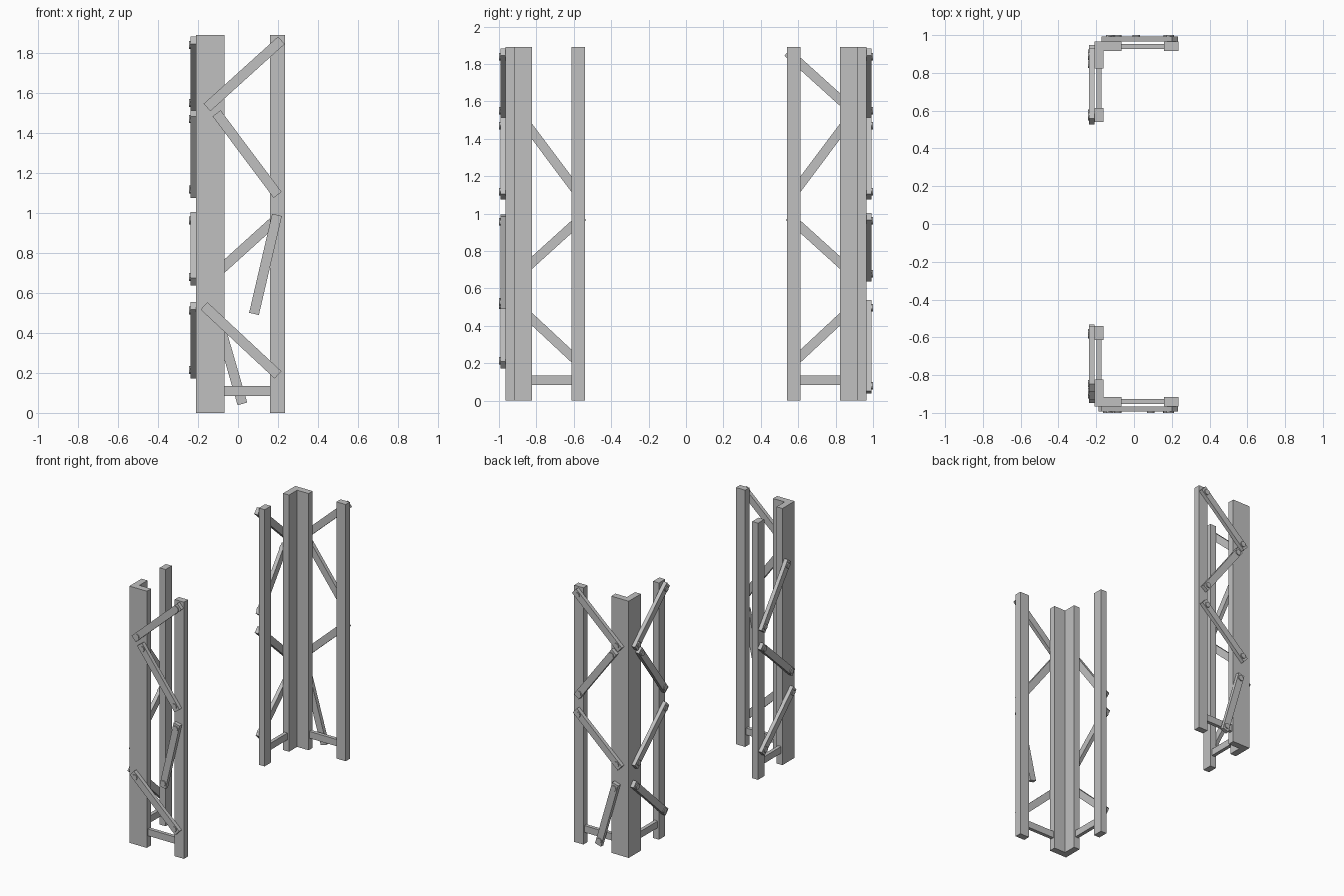
import bpy, bmesh, math
from mathutils import Matrix, Vector

cube = bpy.data.objects.get("Cube")
if cube:
    bpy.data.objects.remove(cube, do_unlink=True)

steel = bpy.data.materials.new("grey_steel")
steel.use_nodes = True
steel.diffuse_color = (0.53, 0.53, 0.53, 1)
steel.node_tree.nodes["Principled BSDF"].inputs["Base Color"].default_value = (0.53, 0.53, 0.53, 1)

HEIGHT, THICK = 1.89, 0.048
X0, Y0 = -0.209, 0.965          # outer faces of the corner column
BRACE_W, BRACE_T = 0.05, 0.028


def finish(name, bm):
    bmesh.ops.recalc_face_normals(bm, faces=bm.faces)
    mesh = bpy.data.meshes.new(name)
    bm.to_mesh(mesh)
    bm.free()
    mesh.materials.append(steel)
    obj = bpy.data.objects.new(name, mesh)
    bpy.context.collection.objects.link(obj)


def box(name, lo, hi):
    lo, hi = Vector(lo), Vector(hi)
    bm = bmesh.new()
    mat = Matrix.Translation((lo + hi) / 2) @ Matrix.Diagonal((*(hi - lo), 1))
    bmesh.ops.create_cube(bm, size=1, matrix=mat)
    finish(name, bm)


def column(name, side):
    # L-shaped angle profile, extruded upwards
    x1, y1 = -0.067, 0.823
    outline = [(X0, Y0), (x1, Y0), (x1, Y0 - THICK), (X0 + THICK, Y0 - THICK),
               (X0 + THICK, y1), (X0, y1)]
    bm = bmesh.new()
    face = bm.faces.new([bm.verts.new((x, y * side, 0)) for x, y in outline])
    top = bmesh.ops.extrude_face_region(bm, geom=[face])["geom"]
    bmesh.ops.translate(bm, vec=(0, 0, HEIGHT),
                        verts=[v for v in top if isinstance(v, bmesh.types.BMVert)])
    finish(name, bm)


def brace(name, start, end, place):
    # Flat bar with a bolt head near each end, laid out in the (u, out, z) plane
    a, b = Vector((start[0], 0, start[1])), Vector((end[0], 0, end[1]))
    d = b - a
    bm = bmesh.new()
    mat = (Matrix.Translation((a + b) / 2 + Vector((0, BRACE_T / 2, 0)))
           @ Matrix.Rotation(-math.atan2(d.z, d.x), 4, 'Y')
           @ Matrix.Diagonal((d.length, BRACE_T, BRACE_W, 1)))
    bmesh.ops.create_cube(bm, size=1, matrix=mat)
    step = d.normalized() * 0.035
    for p in (a + step, b - step):
        mat = Matrix.Translation(p + Vector((0, 0.0175, 0))) @ Matrix.Rotation(math.pi / 2, 4, 'X')
        bmesh.ops.create_cone(bm, cap_ends=True, segments=12, radius1=0.02,
                              radius2=0.02, depth=0.035, matrix=mat)
    for v in bm.verts:
        v.co = place(*v.co)
    finish(name, bm)


# Zigzag from top to bottom, plus the two hanging braces
TOP = ((0.217, 1.863), (-0.155, 1.527))
UPPER = ((-0.107, 1.498), (0.198, 1.09))
MIDDLE = ((0.21, 0.985), (-0.155, 0.655))
LOWER = ((-0.17, 0.535), (0.2, 0.19))
HANGING_POST = ((0.195, 0.99), (0.08, 0.495))
HANGING_COLUMN = ((-0.118, 0.53), (0.022, 0.045))

wide_braces = {-1: [TOP, UPPER, HANGING_POST, LOWER],
               1: [TOP, UPPER, MIDDLE, HANGING_COLUMN]}
side_braces = {-1: [UPPER, MIDDLE, LOWER],
               1: [TOP, UPPER, MIDDLE, LOWER]}

for side, label in ((-1, "front"), (1, "back")):
    column(label + "_corner_column", side)

    # Slim posts
    box(label + "_outer_post", (0.16, min(side * Y0, side * (Y0 - THICK)), 0),
        (0.235, max(side * Y0, side * (Y0 - THICK)), HEIGHT))
    ys = sorted((side * 0.54, side * 0.613))
    box(label + "_inner_post", (X0, ys[0], 0), (X0 + THICK, ys[1], HEIGHT))

    # Low horizontal rails
    ys = sorted((side * 0.927, side * 0.953))
    box(label + "_wide_rail", (-0.075, ys[0], 0.085), (0.165, ys[1], 0.135))
    ys = sorted((side * 0.61, side * 0.83))
    box(label + "_side_rail", (-0.199, ys[0], 0.085), (-0.173, ys[1], 0.135))

    # Diagonal braces on both outer faces
    for i, (a, b) in enumerate(wide_braces[side]):
        brace(f"{label}_wide_brace_{i + 1}", a, b,
              lambda u, out, z: (u, side * (Y0 + out), z))
    for i, (a, b) in enumerate(side_braces[side]):
        brace(f"{label}_side_brace_{i + 1}", a, b,
              lambda u, out, z: (X0 - out, side * (0.76 - u), z))
